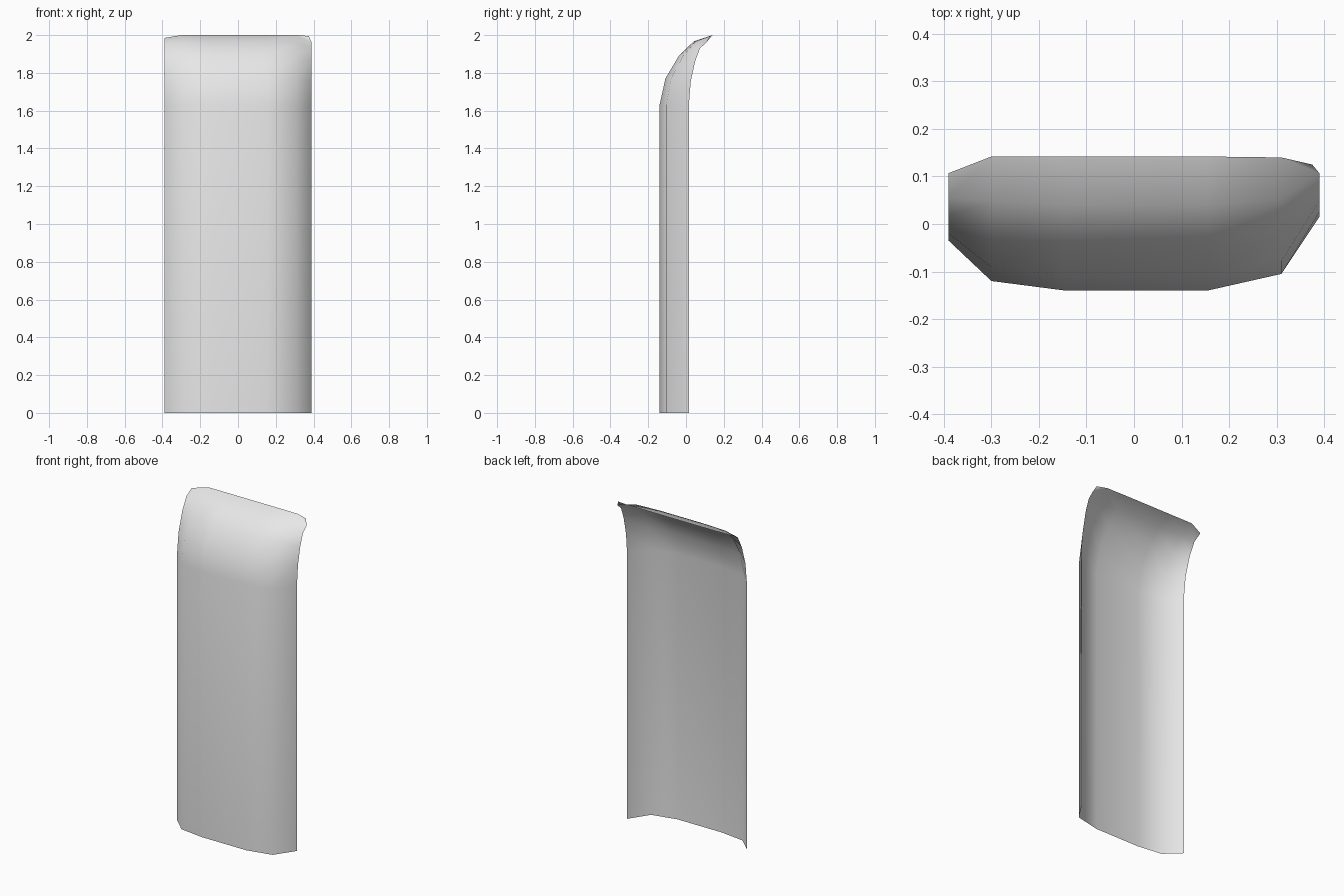
import bpy
import bmesh

cube = bpy.data.objects.get("Cube")
if cube:
    bpy.data.objects.remove(cube, do_unlink=True)

# Plan of the panel: x, foot y, tip y, tip z
columns = [
    (-0.39, -0.035, 0.107, 1.985),
    (-0.30, -0.12, 0.142, 2.0),
    (-0.145, -0.14, 0.142, 2.0),
    (0.155, -0.14, 0.142, 2.0),
    (0.31, -0.105, 0.14, 2.0),
    (0.39, 0.015, 0.107, 1.96),
]
# Curl of the top lip: share of the rise, share of the backward sweep
curl = [(0, 0), (0.38, 0.11), (0.70, 0.36), (0.91, 0.64), (1, 1)]
BEND = 1.63


def column_points(x, foot_y, tip_y, tip_z):
    points = [(x, foot_y, 0)]
    for rise, sweep in curl:
        points.append((x, foot_y + (tip_y - foot_y) * sweep,
                       BEND + (tip_z - BEND) * rise))
    return points


# Curved open sheet, straight below and swept back at the top
bm = bmesh.new()
grid = [[bm.verts.new(p) for p in column_points(*c)] for c in columns]
for a, b in zip(grid, grid[1:]):
    for r in range(len(a) - 1):
        bm.faces.new((a[r], b[r], b[r + 1], a[r + 1]))

# Clipped corner of the lip
corner = bm.verts.new((0.375, 0.125, 1.995))
bm.faces.new((grid[-2][-1], grid[-1][-1], corner))

mesh = bpy.data.meshes.new("curved_panel")
bm.to_mesh(mesh)
bm.free()
panel = bpy.data.objects.new("curved_panel", mesh)
bpy.context.collection.objects.link(panel)
for face in mesh.polygons:
    face.use_smooth = True

# Plain grey finish
grey = bpy.data.materials.new("light_grey")
grey.use_nodes = True
grey.diffuse_color = (0.8, 0.8, 0.8, 1)
grey.node_tree.nodes["Principled BSDF"].inputs["Base Color"].default_value = (0.8, 0.8, 0.8, 1)
mesh.materials.append(grey)
